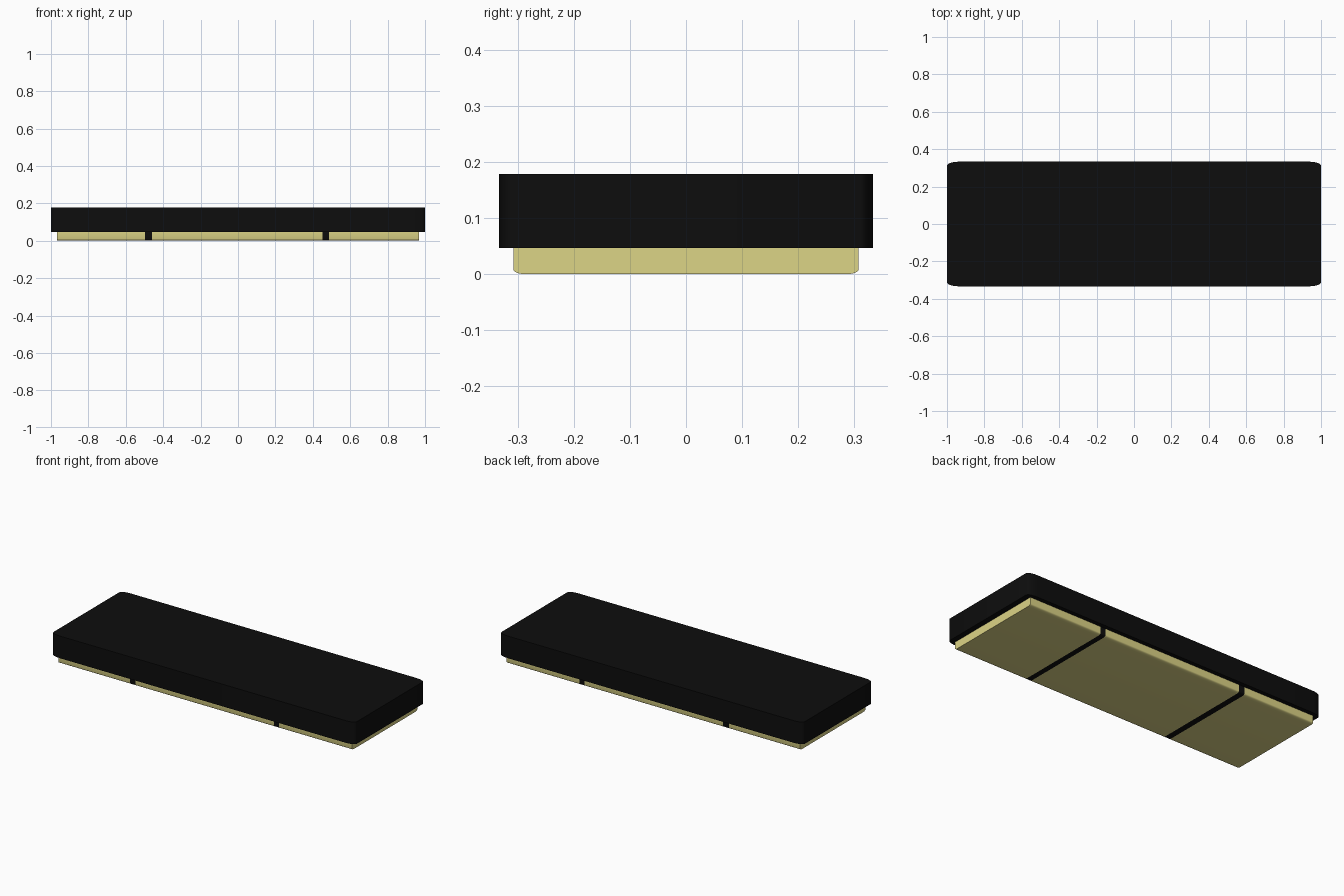
import bpy, bmesh, math

if "Cube" in bpy.data.objects:
    bpy.data.objects.remove(bpy.data.objects["Cube"])


def material(name, color):
    m = bpy.data.materials.new(name)
    m.diffuse_color = color
    m.use_nodes = True
    m.node_tree.nodes["Principled BSDF"].inputs["Base Color"].default_value = m.diffuse_color
    return m


black = material("black_plastic", (0.004, 0.004, 0.004, 1))
cream = material("pale_yellow", (0.72, 0.66, 0.24, 1))


def rounded(hw, y0, y1, rx, ry, top_round=True, steps=5):
    """Rectangle outline with elliptical corners; optional square upper corners."""
    pts = []
    corners = [(-hw + rx, y0 + ry, 180, True), (hw - rx, y0 + ry, 270, True),
               (hw - rx, y1 - ry, 0, top_round), (-hw + rx, y1 - ry, 90, top_round)]
    for cx, cy, start, curved in corners:
        if curved:
            for i in range(steps + 1):
                a = math.radians(start + 90 * i / steps)
                pts.append((cx + rx * math.cos(a), cy + ry * math.sin(a)))
        else:
            pts.append((math.copysign(hw, cx), y1))
    return pts


def prism(name, points, direction, mat):
    """Extrude a planar outline into a solid."""
    bm = bmesh.new()
    face = bm.faces.new([bm.verts.new(p) for p in points])
    ext = bmesh.ops.extrude_face_region(bm, geom=[face])
    verts = [g for g in ext["geom"] if isinstance(g, bmesh.types.BMVert)]
    bmesh.ops.translate(bm, verts=verts, vec=direction)
    bmesh.ops.recalc_face_normals(bm, faces=bm.faces)
    mesh = bpy.data.meshes.new(name)
    bm.to_mesh(mesh)
    bm.free()
    ob = bpy.data.objects.new(name, mesh)
    bpy.context.collection.objects.link(ob)
    mesh.materials.append(mat)
    bpy.context.view_layer.objects.active = ob
    ob.select_set(True)
    bpy.ops.object.shade_smooth_by_angle(angle=math.radians(35))
    ob.select_set(False)
    return ob


# Main slab with rounded vertical corners
prism("top_slab", [(x, y, 0.047) for x, y in rounded(1.0, -0.333, 0.333, 0.06, 0.022)],
      (0, 0, 0.132), black)

# Base strip: three cream pads with black dividers between them
section = rounded(0.308, 0.0, 0.047, 0.022, 0.009, top_round=False)
for name, x0, x1, mat in [("left_pad", -0.968, -0.498, cream),
                          ("left_divider", -0.498, -0.46, black),
                          ("middle_pad", -0.46, 0.453, cream),
                          ("right_divider", 0.453, 0.487, black),
                          ("right_pad", 0.487, 0.967, cream)]:
    prism(name, [(x0, y, z) for y, z in section], (x1 - x0, 0, 0), mat)
